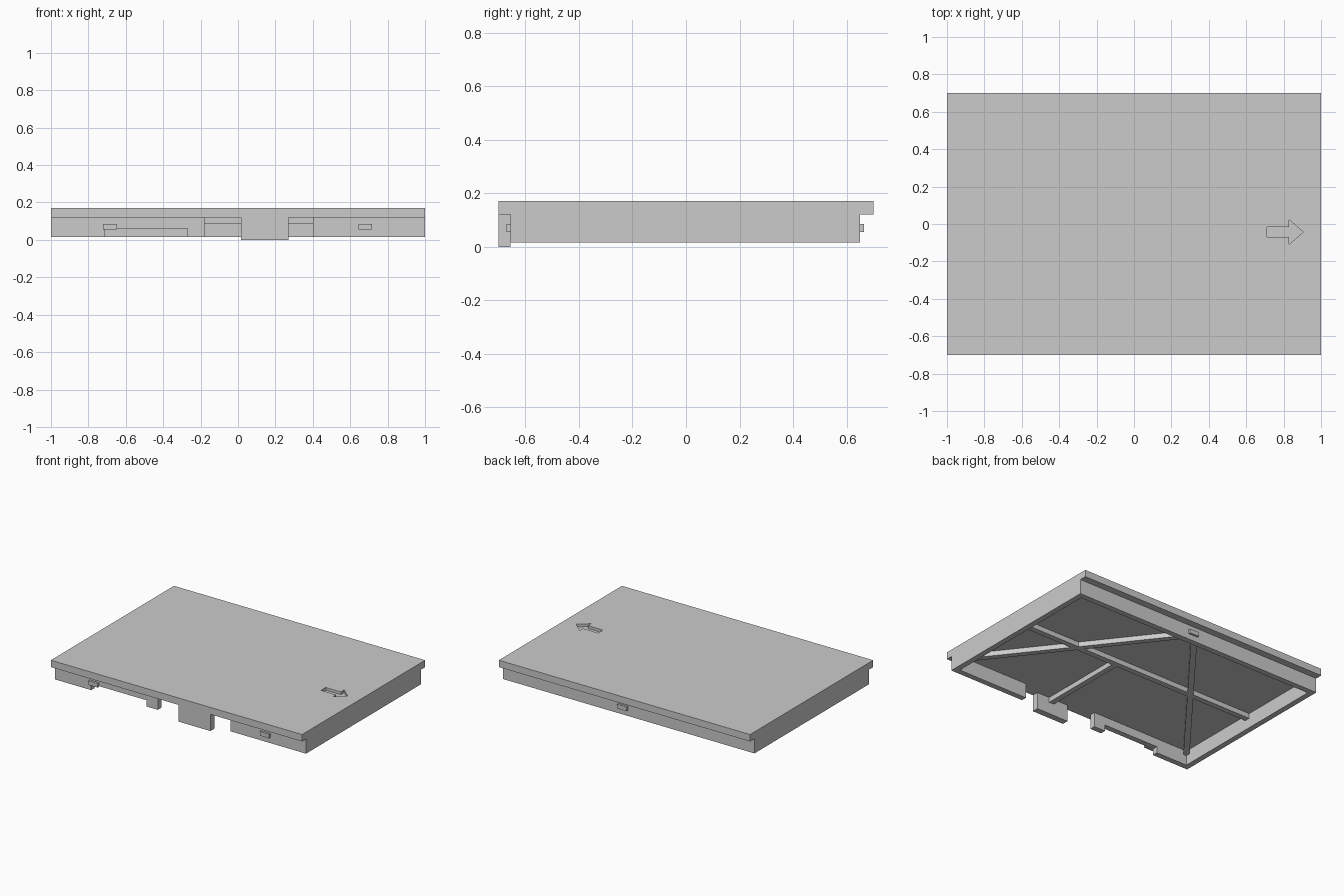
import bpy
from mathutils import Vector

cube = bpy.data.objects.get("Cube")
if cube:
    bpy.data.objects.remove(cube, do_unlink=True)

grey = bpy.data.materials.new("light_grey")
grey.use_nodes = True
colour = (0.6, 0.6, 0.6, 1)
grey.diffuse_color = colour
grey.node_tree.nodes["Principled BSDF"].inputs["Base Color"].default_value = colour


def prism(name, profile, offset):
    """Sweep a flat 3D outline along an offset vector into a closed solid."""
    n = len(profile)
    a = [Vector(p) for p in profile]
    b = [p + Vector(offset) for p in a]
    faces = [tuple(range(n))[::-1], tuple(range(n, 2 * n))]
    faces += [(i, (i + 1) % n, (i + 1) % n + n, i + n) for i in range(n)]
    mesh = bpy.data.meshes.new(name)
    mesh.from_pydata(a + b, [], faces)
    normal = sum((a[i].cross(a[(i + 1) % n]) for i in range(n)), Vector())
    if normal.dot(Vector(offset)) < 0:
        mesh.flip_normals()
    mesh.materials.append(grey)
    obj = bpy.data.objects.new(name, mesh)
    bpy.context.collection.objects.link(obj)
    return obj


def box(name, x0, x1, y0, y1, z0, z1):
    base = [(x0, y0, z0), (x1, y0, z0), (x1, y1, z0), (x0, y1, z0)]
    return prism(name, base, (0, 0, z1 - z0))


TOP, UNDER, RIM, RIB = 0.17, 0.12, 0.015, 0.085
FRONT, BACK, WALL = -0.655, 0.65, 0.04


def rib(name, start, end, width=0.04):
    """Straight stiffener hanging under the panel."""
    s, e = Vector((*start, RIB)), Vector((*end, RIB))
    side = (e - s).cross(Vector((0, 0, 1))).normalized() * width / 2
    return prism(name, [s - side, s + side, e + side, e - side],
                 (0, 0, UNDER - RIB))


# Top panel with an engraved arrow
panel = box("top_panel", -1, 1, -0.7, 0.7, UNDER, TOP)
mid = -0.043
half = [(0.71, 0.027), (0.83, 0.027), (0.83, 0.065)]
arrow = [(x, mid - d, TOP - 0.02) for x, d in half] + [(0.905, mid, TOP - 0.02)]
arrow += [(x, mid + d, TOP - 0.02) for x, d in reversed(half)]
cutter = prism("arrow_cutter", arrow, (0, 0, 0.1))
cutter.hide_render = True
cut = panel.modifiers.new("engraving", "BOOLEAN")
cut.object = cutter
cut.operation = "DIFFERENCE"
cut.solver = "EXACT"
bpy.context.view_layer.objects.active = panel
bpy.ops.object.modifier_apply(modifier=cut.name)
bpy.data.objects.remove(cutter, do_unlink=True)

# Skirt walls, flush at the ends and set back at front and rear
inner = 1 - WALL
box("right_wall", -1, -inner, FRONT, BACK, RIM, UNDER)
box("left_wall", inner, 1, FRONT, BACK, RIM, UNDER)
box("back_wall", -inner, inner, BACK - WALL, BACK, RIM, UNDER)

# Front wall: notched on one side, open around the latch
notched = [(-inner, RIM), (-0.71, RIM), (-0.71, 0.06), (-0.27, 0.06),
           (-0.27, RIM), (-0.18, RIM), (-0.18, UNDER), (-inner, UNDER)]
prism("front_wall_notched", [(x, FRONT, z) for x, z in notched], (0, WALL, 0))
box("front_wall_plain", 0.40, inner, FRONT, FRONT + WALL, RIM, UNDER)

# Latch tab and small snap catches
box("latch_tab", 0.015, 0.27, -0.7, FRONT, 0, UNDER)
for name, x, y in (("front_catch_right", -0.685, FRONT - 0.015),
                   ("front_catch_left", 0.68, FRONT - 0.015),
                   ("back_catch", 0.045, BACK)):
    box(name, x - 0.037, x + 0.037, y, y + 0.015, 0.055, 0.085)

# Stiffening ribs under the panel
rib("long_rib", (-inner, 0), (inner, 0))
rib("latch_rib", (0.15, 0), (0.15, FRONT))
for name, side in (("right", -1), ("left", 1)):
    rib("diagonal_rib_" + name, (0, BACK - WALL), (side * inner, FRONT + WALL))
